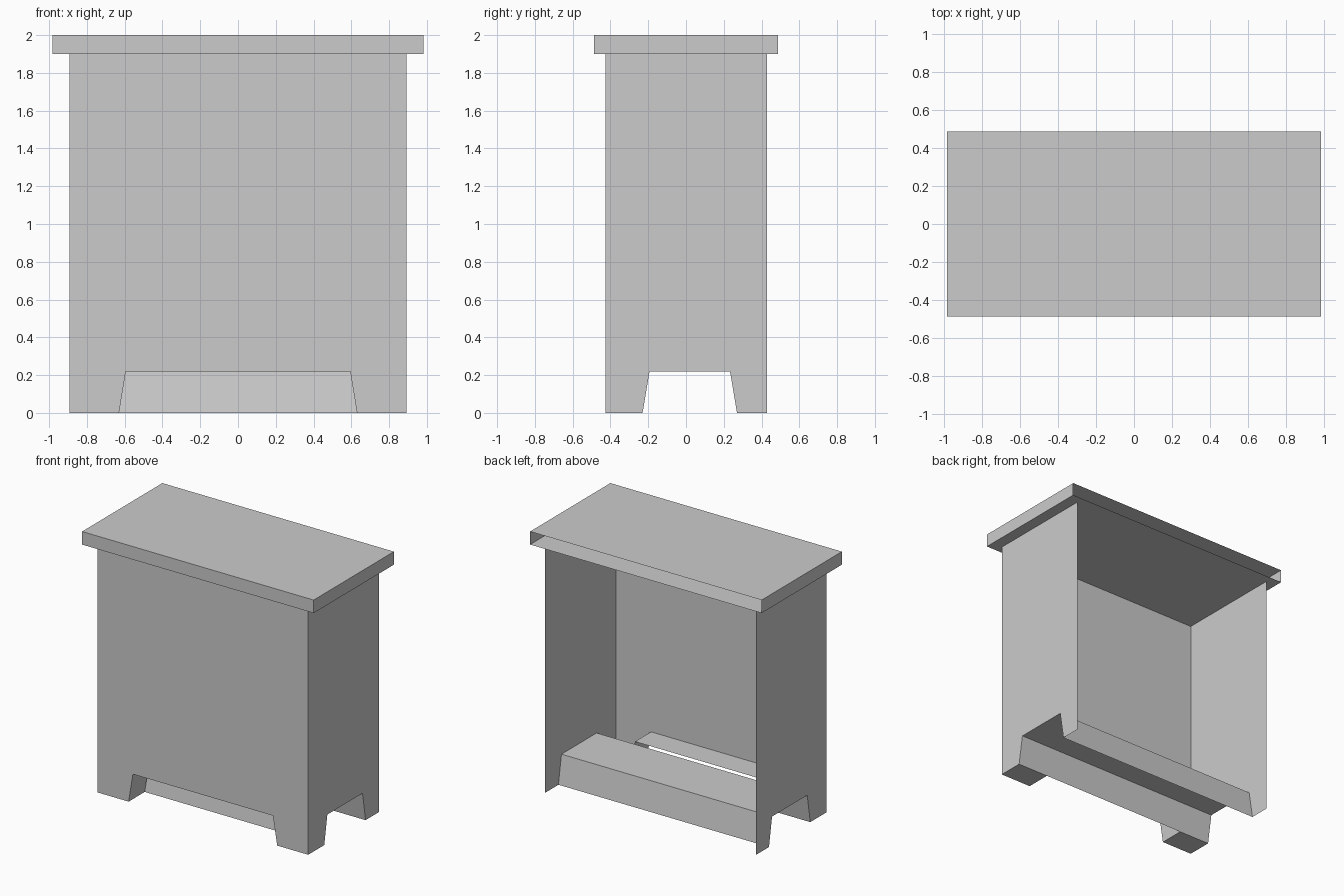
import bpy, bmesh
from mathutils import Vector

cube = bpy.data.objects.get("Cube")
if cube:
    bpy.data.objects.remove(cube, do_unlink=True)

W, FRONT, BACK, H = 0.893, -0.425, 0.43, 1.9   # cabinet half width, depth limits, wall height
ARCH = 0.22                                    # height of the foot openings
LEG = -0.23                                    # rear of the front feet

grey = bpy.data.materials.new("plain grey")
grey.use_nodes = True
GREY = (0.6, 0.6, 0.6, 1)
grey.diffuse_color = GREY
grey.node_tree.nodes["Principled BSDF"].inputs["Base Color"].default_value = GREY


def finish(name, bm):
    mesh = bpy.data.meshes.new(name)
    bm.to_mesh(mesh)
    bm.free()
    mesh.materials.append(grey)
    obj = bpy.data.objects.new(name, mesh)
    bpy.context.collection.objects.link(obj)
    return obj


def panel(name, points, flip=False):
    """One flat sheet from its outline."""
    bm = bmesh.new()
    face = bm.faces.new([bm.verts.new(p) for p in points])
    if flip:
        face.normal_flip()
    return finish(name, bm)


def folded_sheet(name, points, sweep, flip=False):
    """An open profile swept along a straight line."""
    bm = bmesh.new()
    near = [bm.verts.new(p) for p in points]
    far = [bm.verts.new(Vector(p) + Vector(sweep)) for p in points]
    for i in range(len(points) - 1):
        face = bm.faces.new((near[i], near[i + 1], far[i + 1], far[i]))
        if flip:
            face.normal_flip()
    return finish(name, bm)


# Opening profiles: across the front and along the sides
front_arch = [(-0.63, 0), (-0.594, ARCH), (0.594, ARCH), (0.63, 0)]
side_arch = [(LEG, 0), (-0.193, ARCH), (0.233, ARCH), (0.27, 0)]

# Front wall with its foot opening
outline = [(-W, 0)] + front_arch + [(W, 0), (W, H), (-W, H)]
panel("front_wall", [(x, FRONT, z) for x, z in outline])

# Side walls, open at the back
outline = [(FRONT, 0)] + side_arch + [(BACK, 0), (BACK, H), (FRONT, H)]
for name, x in (("left_wall", W), ("right_wall", -W)):
    panel(name, [(x, y, z) for y, z in outline], flip=x < 0)

# Front feet soles and lining of the front opening
profile = [(-W, 0)] + front_arch + [(W, 0)]
folded_sheet("front_feet", [(x, FRONT, z) for x, z in profile],
             (0, LEG - FRONT, 0), flip=True)

# Raised floor running from side to side
folded_sheet("floor_channel", [(-W, y, z) for y, z in side_arch], (2 * W, 0, 0))

# Overhanging hollow top, open at the back
bm = bmesh.new()
bmesh.ops.create_cube(bm, size=1)
bmesh.ops.scale(bm, vec=(1.964, 0.972, 0.1), verts=bm.verts)
bmesh.ops.translate(bm, vec=(0, 0, H + 0.05), verts=bm.verts)
bm.normal_update()
bmesh.ops.delete(bm, geom=[f for f in bm.faces if f.normal.y > 0.9], context='FACES_ONLY')
finish("top_board", bm)
